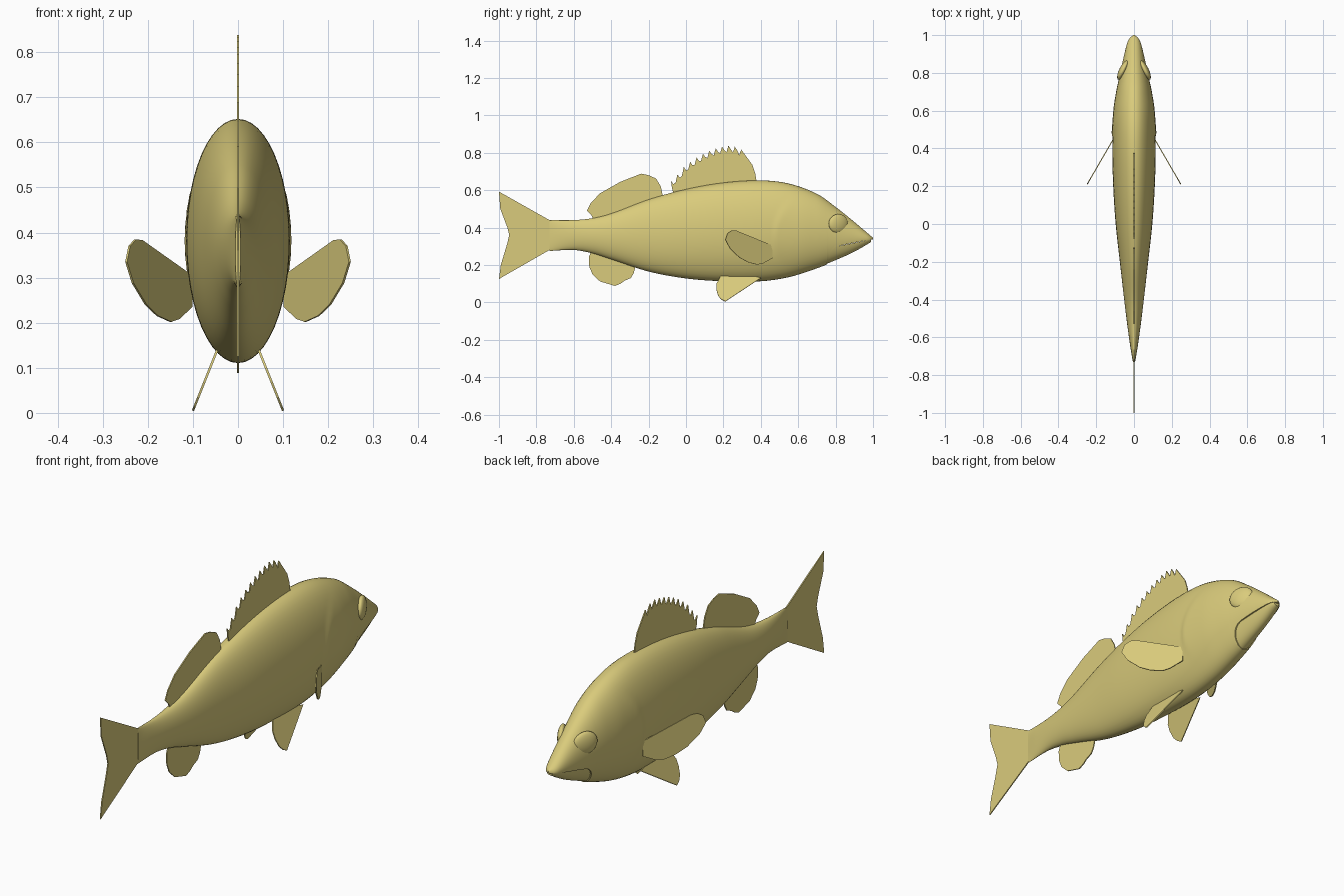
import bpy, bmesh, math

cube = bpy.data.objects.get("Cube")
if cube:
    bpy.data.objects.remove(cube)

skin = bpy.data.materials.new("olive_yellow")
skin.use_nodes = True
COLOUR = (0.70, 0.60, 0.20, 1)
skin.diffuse_color = COLOUR
skin.node_tree.nodes["Principled BSDF"].inputs["Base Color"].default_value = COLOUR


def finish(name, bm, smooth=True):
    bmesh.ops.remove_doubles(bm, verts=bm.verts, dist=1e-5)
    bmesh.ops.recalc_face_normals(bm, faces=bm.faces)
    mesh = bpy.data.meshes.new(name)
    bm.to_mesh(mesh)
    bm.free()
    mesh.materials.append(skin)
    ob = bpy.data.objects.new(name, mesh)
    bpy.context.collection.objects.link(ob)
    if smooth:
        bpy.ops.object.select_all(action='DESELECT')
        ob.select_set(True)
        bpy.context.view_layer.objects.active = ob
        bpy.ops.object.shade_smooth_by_angle(angle=math.radians(35))
    return ob


def curve(points):
    """Smooth function through (y, value) points."""
    n = len(points)

    def slope(i):
        a, b = points[max(i - 1, 0)], points[min(i + 1, n - 1)]
        return (b[1] - a[1]) / (b[0] - a[0])

    def value(y):
        i = 0
        while i < n - 2 and y > points[i + 1][0]:
            i += 1
        (y0, v0), (y1, v1) = points[i], points[i + 1]
        h = y1 - y0
        t = min(max((y - y0) / h, 0), 1)
        return ((1 + 2 * t) * (1 - t) ** 2 * v0 + t * (1 - t) ** 2 * h * slope(i)
                + t * t * (3 - 2 * t) * v1 + t * t * (t - 1) * h * slope(i + 1))
    return value


# Body outline: back, belly and half width along the length
back = curve([(-.73, .44), (-.6, .44), (-.5, .45), (-.4, .475), (-.2, .55), (0, .605),
              (.2, .64), (.4, .652), (.55, .635), (.7, .58), (.8, .51), (.9, .43), (1, .345)])
belly = curve([(-.73, .275), (-.6, .28), (-.5, .262), (-.4, .23), (-.2, .165), (0, .128),
               (.2, .113), (.4, .113), (.55, .135), (.7, .182), (.8, .222), (.9, .267), (1, .325)])
width = curve([(-.73, .006), (-.66, .018), (-.5, .04), (-.2, .075), (0, .097), (.2, .11),
               (.4, .115), (.6, .108), (.7, .094), (.8, .073), (.9, .051), (.96, .035),
               (.985, .022), (1, .003)])
cheek = curve([(.75, .19), (.765, .25), (.79, .288), (.83, .305), (.98, .334), (1, .336)])


def gill(y, z):
    """Low raised gill cover that fades forwards."""
    d = y - .46 - 2.5 * (z - .36) ** 2
    if d <= 0:
        return 0
    return .006 * min(d / .02, 1) * math.exp(-d / .1) * math.exp(-((z - .4) / .14) ** 4)


def section(y, sx, start, end, sides=48):
    """Arc of an upright ellipse, angles in radians."""
    cz, h = (back(y) + belly(y)) / 2, (back(y) - belly(y)) / 2
    ring = []
    for k in range(sides + 1):
        a = start + (end - start) * k / sides
        z = cz + h * math.sin(a)
        x = width(y) * sx * math.cos(a)
        ring.append((x + math.copysign(gill(y, z), x) * abs(math.cos(a)), y, z))
    return ring


def loft(name, rings):
    bm = bmesh.new()
    rows = [[bm.verts.new(p) for p in ring] for ring in rings]
    n = len(rows[0])
    for a, b in zip(rows, rows[1:]):
        for k in range(n):
            j = (k + 1) % n
            bm.faces.new((a[k], a[j], b[j], b[k]))
    bm.faces.new(rows[0])
    bm.faces.new(rows[-1])
    return finish(name, bm)


def mouth_angle(y, z):
    cz, h = (back(y) + belly(y)) / 2, (back(y) - belly(y)) / 2
    return math.asin(min(max((z - cz) / h, -1), 1))


def steps(a, b, n):
    return [a + (b - a) * i / n for i in range(n + 1)]


# Body, cut away under the cheek and upper lip
rings = []
for y in steps(-.73, .73, 130) + steps(.74, .80, 16) + steps(.81, .96, 16) + steps(.965, 1, 10):
    a = mouth_angle(y, cheek(y)) if y > .75 else -math.pi / 2
    rings.append(section(y, 1, a, math.pi - a))
loft("body", rings)

# Lower jaw, set slightly inside the cheeks
rings = []
for y in steps(.70, .95, 25) + steps(.955, .99, 8):
    a = mouth_angle(y, .298 + (y - .82) * .2)
    ring = section(y, .93, math.pi - a, 2 * math.pi + a, 32)
    rings.append([(x, yy, z + .004) for x, yy, z in ring])
loft("lower_jaw", rings)

# Eyes
for side, label in ((1, "left"), (-1, "right")):
    bm = bmesh.new()
    bmesh.ops.create_uvsphere(bm, u_segments=32, v_segments=16, radius=1)
    for v in bm.verts:
        x, y, z = v.co
        v.co = (side * (.058 + .022 * x - .022 * y), .815 + .052 * y, .42 + .052 * z)
    finish(label + "_eye", bm)


def fin(name, outline, place=lambda y, z: 0, thickness=.005):
    """Flat fin from a side outline; place gives x for each point."""
    bm = bmesh.new()
    bm.faces.new([bm.verts.new((place(y, z), y, z)) for y, z in outline])
    ob = finish(name, bm, smooth=False)
    mod = ob.modifiers.new("thickness", 'SOLIDIFY')
    mod.thickness = thickness
    mod.offset = 0


fin("tail_fin", [(-.70, .43), (-.73, .44), (-1, .592), (-.993, .5), (-.955, .40), (-.945, .36),
                 (-.957, .31), (-.99, .2), (-1, .125), (-.73, .28), (-.70, .29)])

fin("rear_dorsal_fin", [(-.49, .43), (-.505, .465), (-.53, .49), (-.51, .53), (-.46, .583),
                        (-.35, .645), (-.24, .688), (-.2, .68), (-.16, .662), (-.135, .62),
                        (-.12, .55), (-.3, .48)])

fin("anal_fin", [(-.5, .29), (-.52, .24), (-.517, .19), (-.5, .15), (-.46, .112), (-.38, .088),
                 (-.35, .1), (-.33, .115), (-.295, .13), (-.28, .155), (-.265, .21), (-.38, .26)])

# Spiny dorsal fin: backward leaning tips along an arc
ridge = curve([(-.085, .645), (-.04, .69), (0, .735), (.1, .80), (.2, .835), (.25, .836), (.30, .815)])
outline = [(-.06, .56), (-.075, .61)]
SPINES = 12
for i in range(SPINES):
    y = -.08 + .375 * i / (SPINES - 1)
    outline.append((y, ridge(y)))
    if i < SPINES - 1:
        outline += [(y + .012, ridge(y) - .018), (y + .024, ridge(y + .024) - .034)]
outline += [(.355, .735), (.37, .69), (.38, .63), (.15, .6)]
fin("spiny_dorsal_fin", outline)

# Paired fins
pectoral = [(.46, .305), (.27, .383), (.245, .385), (.222, .37), (.21, .335), (.235, .288),
            (.285, .24), (.33, .215), (.38, .202), (.41, .208), (.46, .235)]
pelvic = [(.40, .13), (.32, .15), (.19, .15), (.18, .13), (.163, .10), (.162, .07), (.172, .035),
          (.19, .015), (.21, .005)]
for side, label in ((1, "left"), (-1, "right")):
    fin(label + "_pectoral_fin", pectoral, lambda y, z: side * (.106 + (.455 - y) * .58))
    fin(label + "_pelvic_fin", pelvic, lambda y, z: side * (.048 + (.135 - z) * .4))
